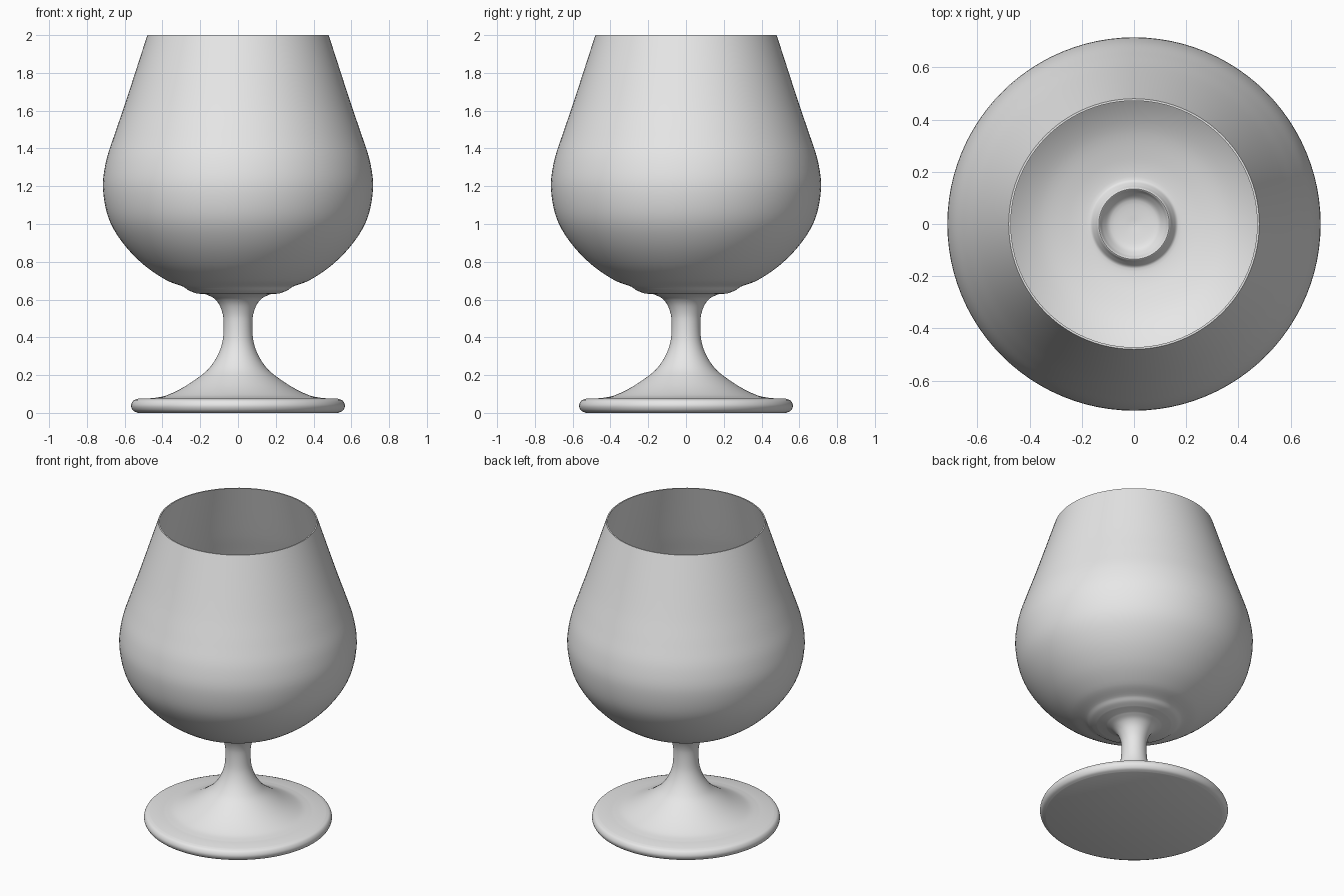
import bpy, bmesh, math
from mathutils import Vector

cube = bpy.data.objects.get("Cube")
if cube:
    bpy.data.objects.remove(cube, do_unlink=True)

glass = bpy.data.materials.new("pale_grey_glass")
glass.use_nodes = True
GREY = (0.8, 0.8, 0.8, 1)
glass.diffuse_color = GREY
glass.node_tree.nodes["Principled BSDF"].inputs["Base Color"].default_value = GREY


def smooth_curve(points, steps=5):
    """Pass a Catmull-Rom curve through (radius, height) points."""
    p = [Vector(q) for q in points]
    p = [2 * p[0] - p[1]] + p + [2 * p[-1] - p[-2]]
    out = []
    for a, b, c, d in zip(p, p[1:], p[2:], p[3:]):
        # centripetal-like safety: limit tangents to the segment length
        length = (c - b).length
        t0, t1 = (c - a) / 2, (d - b) / 2
        t0 *= min(1, length / max(t0.length, 1e-6))
        t1 *= min(1, length / max(t1.length, 1e-6))
        for i in range(steps):
            t = i / steps
            out.append((2*t**3 - 3*t**2 + 1) * b + (t**3 - 2*t**2 + t) * t0
                       + (3*t**2 - 2*t**3) * c + (t**3 - t**2) * t1)
    return out + [p[-2]]


def lathe(name, profile, segments=96):
    bm = bmesh.new()
    verts = [bm.verts.new((max(q.x, 0), 0, q.y)) for q in profile]
    edges = [bm.edges.new(pair) for pair in zip(verts, verts[1:])]
    bmesh.ops.spin(bm, geom=verts + edges, cent=(0, 0, 0), axis=(0, 0, 1),
                   angle=math.tau, steps=segments, use_merge=True)
    bmesh.ops.remove_doubles(bm, verts=bm.verts, dist=1e-5)
    bmesh.ops.recalc_face_normals(bm, faces=bm.faces)
    mesh = bpy.data.meshes.new(name)
    bm.to_mesh(mesh)
    bm.free()
    mesh.materials.append(glass)
    obj = bpy.data.objects.new(name, mesh)
    bpy.context.collection.objects.link(obj)
    bpy.ops.object.select_all(action='DESELECT')
    obj.select_set(True)
    bpy.context.view_layer.objects.active = obj
    bpy.ops.object.shade_smooth_by_angle(angle=math.radians(40))
    return obj


# Foot: flat underside, rounded edge and flat upper rim
foot = smooth_curve([(0.53, 0), (0.555, 0.012), (0.566, 0.038),
                     (0.555, 0.064), (0.53, 0.075)])
# Stem: flares out of the foot and into the bowl
stem = smooth_curve([(0.45, 0.078), (0.38, 0.092), (0.29, 0.135), (0.2, 0.195),
                     (0.15, 0.24), (0.105, 0.31), (0.08, 0.39), (0.077, 0.5),
                     (0.095, 0.565), (0.125, 0.605), (0.17, 0.628)])
# Bowl outside, from the collar to the rim
bowl = smooth_curve([(0.22, 0.632), (0.26, 0.648), (0.29, 0.668), (0.38, 0.703),
                     (0.5, 0.785), (0.61, 0.9), (0.685, 1.03), (0.715, 1.19),
                     (0.699, 1.33), (0.655, 1.47), (0.6, 1.63), (0.48, 2)])
# Bowl inside, down to a raised ring around a shallow dimple
inside = smooth_curve([(0.472, 2), (0.588, 1.63), (0.643, 1.47), (0.686, 1.33),
                       (0.702, 1.19), (0.672, 1.035), (0.6, 0.915),
                       (0.49, 0.805), (0.37, 0.728), (0.25, 0.69),
                       (0.17, 0.68), (0.15, 0.7), (0.135, 0.722), (0.12, 0.7),
                       (0.09, 0.672), (0, 0.66)])

lathe("snifter_glass", [Vector((0, 0))] + foot + stem + bowl + inside)
